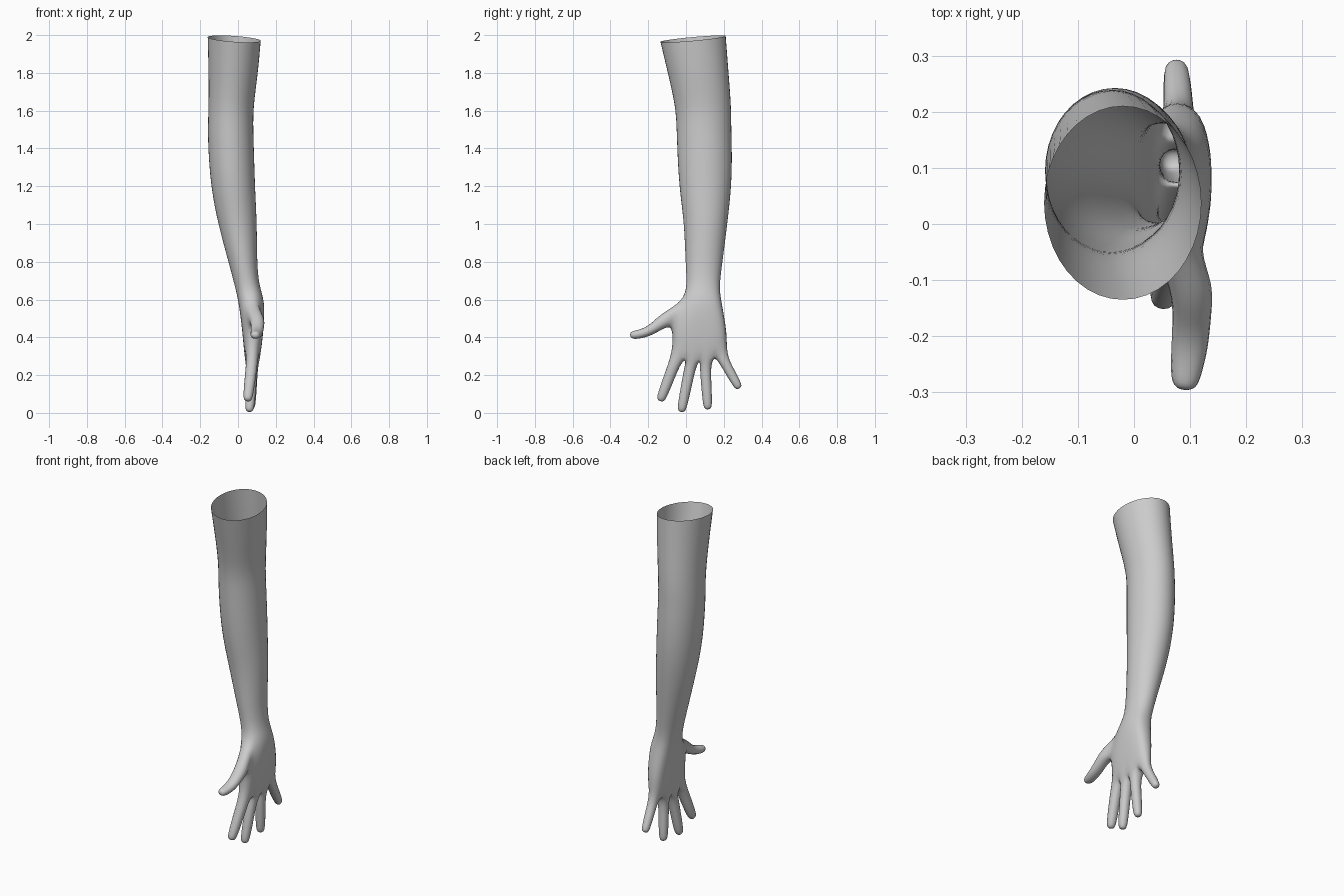
import bpy, bmesh
from math import radians, cos, sin
from mathutils import Vector

old = bpy.data.objects.get("Cube")
if old:
    bpy.data.objects.remove(old, do_unlink=True)

skin = bpy.data.materials.new("plain_grey")
skin.use_nodes = True
color = (0.6, 0.6, 0.6, 1)
skin.diffuse_color = color
skin.node_tree.nodes["Principled BSDF"].inputs["Base Color"].default_value = color

bm = bmesh.new()
SIDES = 10


def unit_ring(flat):
    """Ten points, blended from a round arm section to a flat palm section."""
    points = []
    for k in range(SIDES):
        a = radians(-72 + 36 * k)
        col = k if k < 5 else 9 - k
        px = (0.75 if col in (0, 4) else 1.0) * (1 if k < 5 else -1)
        py = (col - 2) / 2
        points.append((cos(a) * (1 - flat) + px * flat,
                       sin(a) * (1 - flat) + py * flat))
    return points


def bridge(upper, lower):
    n = len(upper)
    for k in range(n):
        j = (k + 1) % n
        bm.faces.new((lower[k], lower[j], upper[j], upper[k]))


def digit(base, path):
    """Extrude four base corners along (x, y, z, half width, half depth)."""
    centre = sum((v.co for v in base), Vector()) / 4
    spots = [Vector(p[:3]) for p in path]
    previous = base
    for i, (_, _, _, wide, deep) in enumerate(path):
        before = spots[i - 1] if i else centre
        after = spots[min(i + 1, len(spots) - 1)]
        along = (after - before).normalized()
        w = Vector((1, 0, 0)).cross(along).normalized() * wide
        n = along.cross(w).normalized() * deep
        ring = [bm.verts.new(spots[i] + w * s + n * t)
                for s, t in ((-1, 1), (1, 1), (1, -1), (-1, -1))]
        bridge(previous, ring)
        previous = ring
    bm.faces.new(previous[::-1])


def finger(base, start, tip, wide):
    """Straight tapering finger with a rounded end."""
    a, b = Vector(start), Vector(tip)
    path = []
    for t, size in ((0, 1.0), (0.45, 0.95), (0.85, 0.85), (1.0, 0.62)):
        path.append((*a.lerp(b, t), wide * size, wide * size))
    digit(base, path)


# Arm and palm sections: z, x range, y range, flatness, rim tilt
sections = [
    (1.98, -0.16, 0.12, -0.13, 0.205, 0, 1),
    (1.80, -0.155, 0.105, -0.09, 0.22, 0, 0.4),
    (1.62, -0.155, 0.08, -0.05, 0.235, 0, 0),
    (1.50, -0.16, 0.08, -0.045, 0.235, 0, 0),
    (1.35, -0.155, 0.085, -0.04, 0.24, 0, 0),
    (1.18, -0.14, 0.09, -0.03, 0.235, 0, 0),
    (1.00, -0.105, 0.10, -0.005, 0.215, 0, 0),
    (0.80, -0.05, 0.10, 0.0, 0.19, 0, 0),
    (0.67, -0.015, 0.11, 0.01, 0.172, 0.2, 0),
    (0.595, 0.005, 0.14, -0.01, 0.18, 0.6, 0),
    (0.44, 0.027, 0.132, -0.06, 0.205, 1, 0),
    (0.31, 0.037, 0.115, -0.06, 0.205, 1, 0),
]
knuckle_z = (0.35, 0.285, 0.28, 0.295, 0.36)

rings = []
for z, x0, x1, y0, y1, flat, tilt in sections:
    xc, yc = (x0 + x1) / 2, (y0 + y1) / 2
    ring = []
    for k, (px, py) in enumerate(unit_ring(flat)):
        dx, dy = px * (x1 - x0) / 2 * 1.07, py * (y1 - y0) / 2 * 1.1
        height = z + tilt * (0.09 * dy - 0.07 * dx)
        if z == sections[-1][0]:
            height = knuckle_z[min(k, 9 - k)]
        ring.append(bm.verts.new((xc + dx, yc + dy, height)))
    rings.append(ring)

# Skin between sections, leaving a hole where the thumb grows
for i in range(len(rings) - 1):
    up, low = rings[i], rings[i + 1]
    thumb_row = i == len(rings) - 3
    for k in range(SIDES):
        j = (k + 1) % SIDES
        if not (thumb_row and k == 9):
            bm.faces.new((low[k], low[j], up[j], up[k]))

# Thumb
up, low = rings[-3], rings[-2]
digit([up[0], low[0], low[9], up[9]], [
    (0.105, -0.115, 0.492, 0.040, 0.042),
    (0.103, -0.165, 0.452, 0.031, 0.037),
    (0.100, -0.215, 0.424, 0.027, 0.036),
    (0.092, -0.270, 0.412, 0.025, 0.030),
    (0.090, -0.298, 0.412, 0.017, 0.020),
])

# Index, middle, ring and little fingers
fingers = [
    ((0.074, -0.060, 0.265), (0.050, -0.138, 0.060), 0.033),
    ((0.074, 0.020, 0.235), (0.060, -0.026, 0.002), 0.032),
    ((0.076, 0.102, 0.235), (0.068, 0.116, 0.016), 0.031),
    ((0.080, 0.198, 0.280), (0.075, 0.283, 0.128), 0.029),
]
last = rings[-1]
for j, (start, tip, wide) in enumerate(fingers):
    finger([last[j], last[j + 1], last[8 - j], last[9 - j]], start, tip, wide)

mesh = bpy.data.meshes.new("arm_with_hand")
bm.to_mesh(mesh)
bm.free()
mesh.materials.append(skin)
arm = bpy.data.objects.new("arm_with_hand", mesh)
bpy.context.collection.objects.link(arm)
for face in mesh.polygons:
    face.use_smooth = True
smooth = arm.modifiers.new("rounding", "SUBSURF")
smooth.levels = smooth.render_levels = 2
